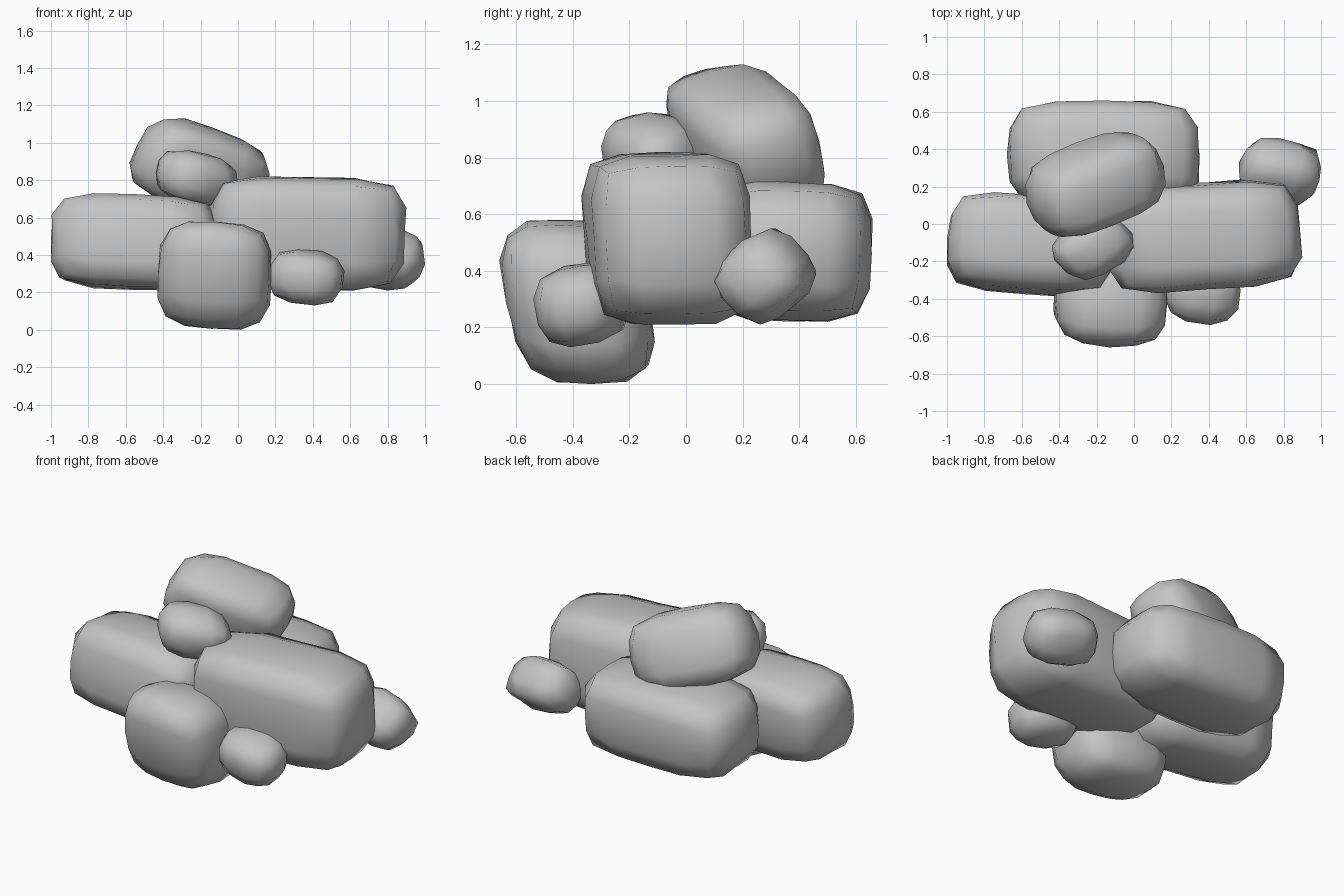
import bpy
import bmesh
import random
from math import radians
from mathutils import Euler, Vector

default_cube = bpy.data.objects.get("Cube")
if default_cube:
    bpy.data.objects.remove(default_cube, do_unlink=True)

stone = bpy.data.materials.new("grey stone")
stone.use_nodes = True
stone_colour = (0.56, 0.56, 0.56, 1)
stone.diffuse_color = stone_colour
stone.node_tree.nodes["Principled BSDF"].inputs["Base Color"].default_value = stone_colour


def fit_to_bounds(verts, low, high):
    """Stretch the vertices so they exactly fill the box from low to high."""
    for axis in range(3):
        values = [v.co[axis] for v in verts]
        start, span = min(values), max(values) - min(values)
        for v in verts:
            amount = (v.co[axis] - start) / span
            v.co[axis] = low[axis] + amount * (high[axis] - low[axis])


def boulder(name, low, high, turn=(0, 0, 0), boxy=4, slim=1, lean=0, rough=0.02, cuts=3, seed=1):
    """Worn block: a cube grid rounded to a superellipsoid, then leaned and turned."""
    rng = random.Random(seed)
    low, high = Vector(low), Vector(high)
    half = (high - low) / 2
    rotation = Euler([radians(a) for a in turn]).to_matrix()
    bm = bmesh.new()
    bmesh.ops.create_cube(bm, size=2)
    bmesh.ops.subdivide_edges(bm, edges=bm.edges[:], cuts=cuts, use_grid_fill=True)
    for v in bm.verts:
        v.co /= sum(abs(c) ** boxy for c in v.co) ** (1 / boxy)
        v.co *= 1 + rng.uniform(-rough, rough)
        v.co.y += lean * v.co.z
        v.co = rotation @ Vector((v.co.x * half.x, v.co.y * half.y * slim, v.co.z * half.z))
    fit_to_bounds(bm.verts, low, high)
    centre = (low + high) / 2
    bmesh.ops.translate(bm, verts=bm.verts, vec=-centre)
    for face in bm.faces:
        face.smooth = True
    mesh = bpy.data.meshes.new(name)
    bm.to_mesh(mesh)
    bm.free()
    mesh.materials.append(stone)
    rock = bpy.data.objects.new(name, mesh)
    rock.location = centre
    bpy.context.collection.objects.link(rock)
    return rock


# Long blocks that form the body of the pile
boulder("long_left_boulder", (-0.17, -0.37, 0.21), (0.9, 0.24, 0.82),
        turn=(1, 1, 4), boxy=5, lean=-0.03, rough=0.015, seed=2)
boulder("long_right_boulder", (-1, -0.39, 0.21), (-0.1, 0.17, 0.73),
        turn=(-4, 2, -4), boxy=4.5, lean=0.06, rough=0.015, seed=3)
boulder("long_back_boulder", (-0.68, 0.08, 0.22), (0.35, 0.66, 0.72),
        turn=(-2, 0, 0), boxy=4.3, rough=0.015, seed=4)

# Rounder block leaning at the front
boulder("front_boulder", (-0.43, -0.66, 0), (0.18, -0.11, 0.58),
        turn=(0, 3, -3), boxy=3.2, lean=-0.22, seed=5)

# Tilted block resting on top
boulder("top_boulder", (-0.58, -0.07, 0.6), (0.17, 0.49, 1.13),
        turn=(18, 20, 20), boxy=3.3, slim=0.75, seed=6)

# Small stones wedged around the pile
boulder("small_front_stone", (0.16, -0.54, 0.13), (0.57, -0.2, 0.43),
        turn=(8, 6, -8), boxy=2.8, rough=0.03, cuts=2, seed=7)
boulder("small_side_stone", (0.56, 0.1, 0.21), (1, 0.46, 0.55),
        turn=(42, 10, -15), boxy=3.2, rough=0.03, cuts=2, seed=8)
boulder("small_top_stone", (-0.44, -0.3, 0.66), (0, 0.06, 0.96),
        turn=(15, 10, 40), boxy=2.8, rough=0.03, cuts=2, seed=9)
